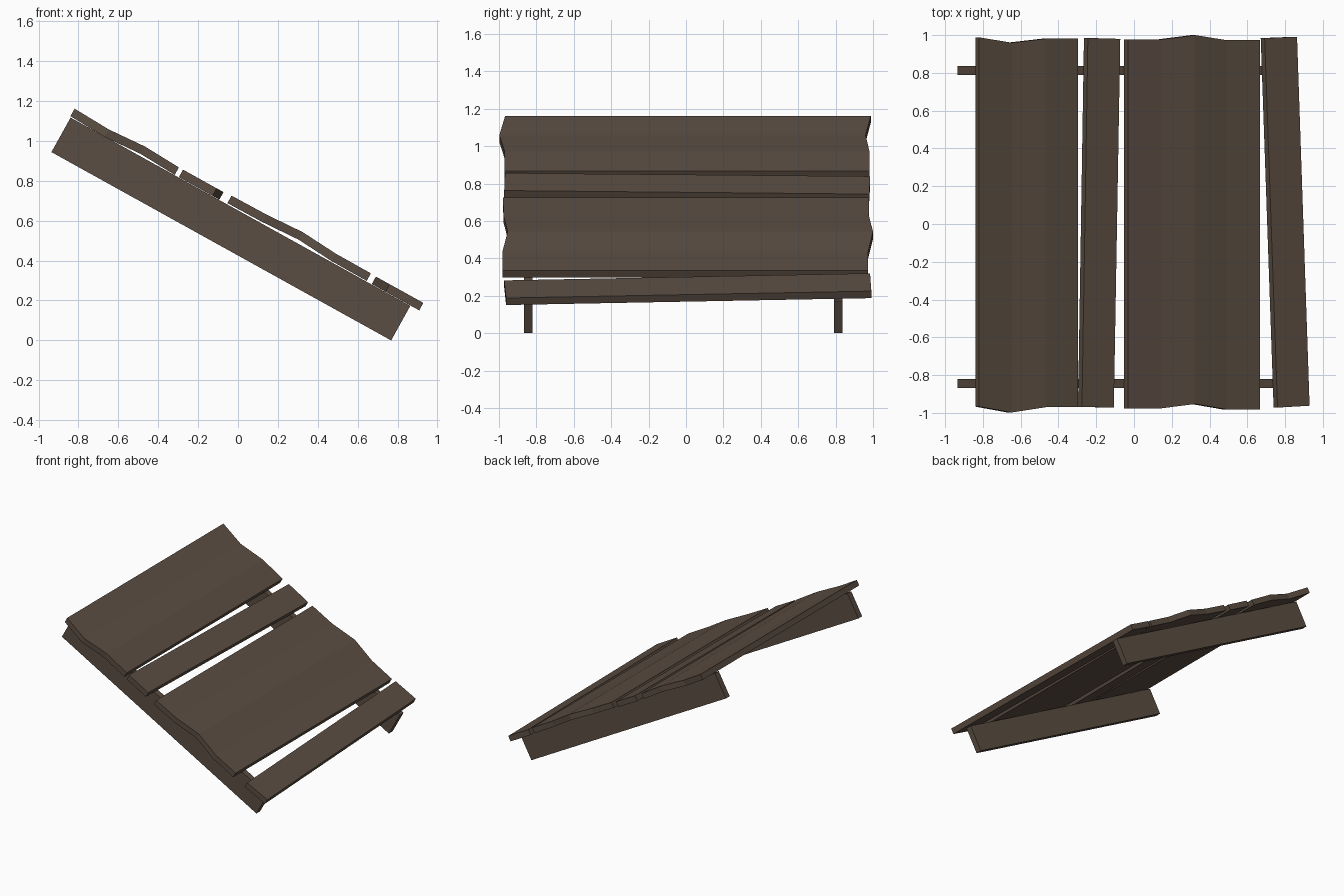
import bpy, bmesh, math

if "Cube" in bpy.data.objects:
    bpy.data.objects.remove(bpy.data.objects["Cube"])

# Slope frame: u runs down the slope, n is normal to it
A = math.radians(29)
C, S = math.cos(A), math.sin(A)

wood = bpy.data.materials.new("dark weathered wood")
wood.diffuse_color = (0.105, 0.075, 0.055, 1)
wood.use_nodes = True
wood.node_tree.nodes["Principled BSDF"].inputs["Base Color"].default_value = wood.diffuse_color


def world(u, y, n):
    return (u * C + n * S, y, n * C - u * S)


def board(name, stations, thick):
    """stations: (u front, u back, n top, y front, y back) down the slope."""
    bm = bmesh.new()
    rings = []
    for uf, ub, n, yf, yb in stations:
        rings.append([bm.verts.new(world(*p)) for p in (
            (uf, yf, n), (ub, yb, n), (ub, yb, n - thick), (uf, yf, n - thick))])
    for a, b in zip(rings, rings[1:]):
        for i in range(4):
            j = (i + 1) % 4
            bm.faces.new((a[i], a[j], b[j], b[i]))
    bm.faces.new(rings[0])
    bm.faces.new(rings[-1][::-1])
    bmesh.ops.recalc_face_normals(bm, faces=bm.faces)
    me = bpy.data.meshes.new(name)
    bm.to_mesh(me)
    bm.free()
    me.materials.append(wood)
    ob = bpy.data.objects.new(name, me)
    bpy.context.collection.objects.link(ob)
    return ob


# Two sloping support beams
for name, y0, y1 in (("front_beam", -0.867, -0.82), ("back_beam", 0.79, 0.837)):
    board(name, [(-1.276, -1.276, 0.57, y0, y1), (0.672, 0.672, 0.57, y0, y1)], 0.198)

T = 0.043
# Wide warped planks
board("upper_wide_plank", [
    (-1.28, -1.28, 0.619, -0.967, 0.988),
    (-1.08, -1.08, 0.611, -0.998, 0.96),
    (-0.88, -0.88, 0.624, -0.97, 0.981),
    (-0.68, -0.68, 0.615, -0.97, 0.981)], T)
board("lower_wide_plank", [
    (-0.38, -0.38, 0.619, -0.978, 0.978),
    (-0.18, -0.18, 0.621, -0.976, 0.977),
    (0.02, 0.02, 0.632, -0.953, 1.0),
    (0.22, 0.22, 0.618, -0.982, 0.973),
    (0.42, 0.42, 0.617, -0.982, 0.973)], T)

# Narrow planks lying slightly askew
board("upper_narrow_plank", [
    (-0.656, -0.62, 0.615, -0.968, 0.985),
    (-0.463, -0.424, 0.615, -0.972, 0.98)], T)
board("lower_narrow_plank", [
    (0.528, 0.45, 0.615, -0.972, 0.984),
    (0.722, 0.646, 0.615, -0.962, 0.991)], T)
